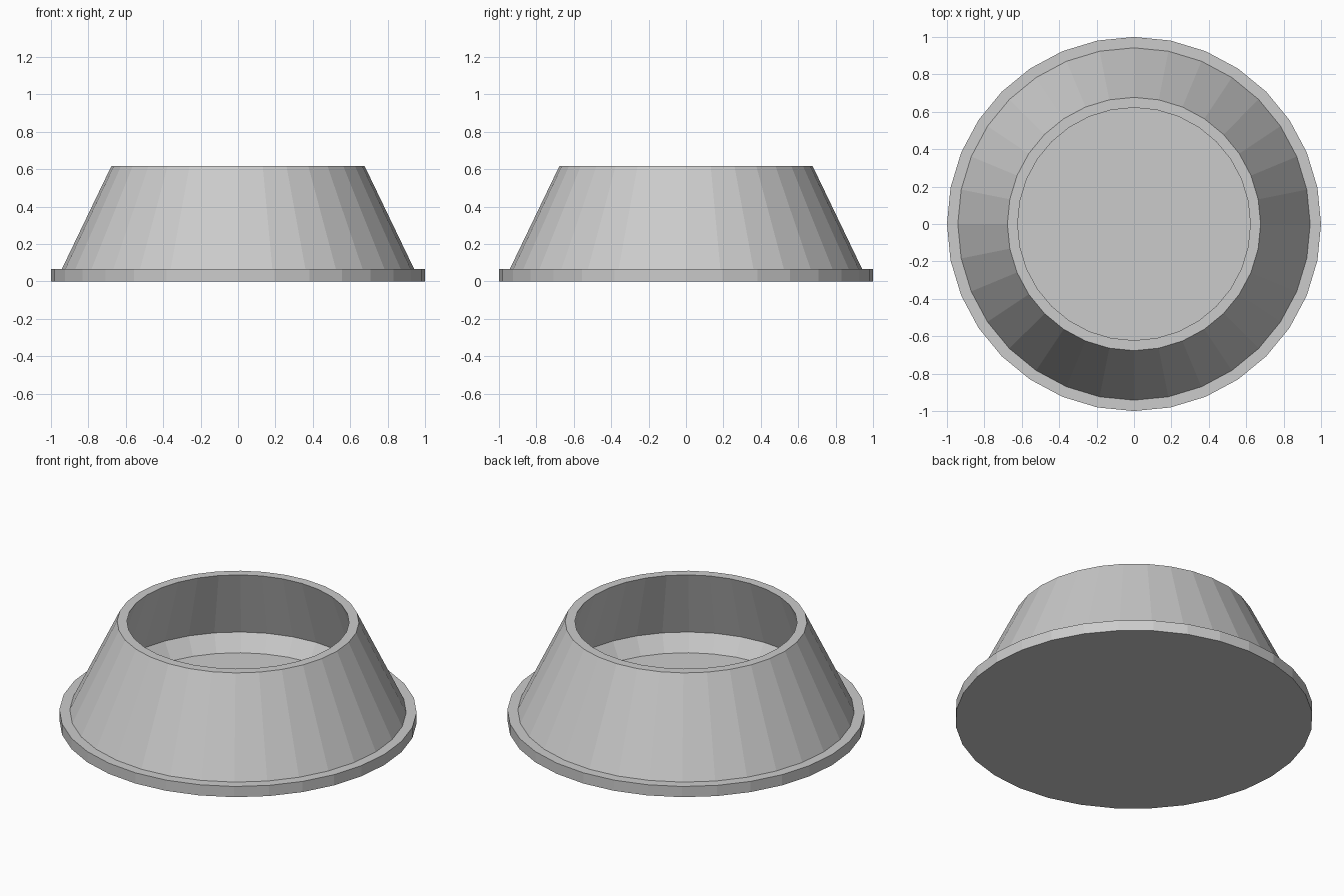
import bpy, bmesh
from math import cos, sin, pi

if "Cube" in bpy.data.objects:
    bpy.data.objects.remove(bpy.data.objects["Cube"])

SIDES = 32


def lathe(name, profile):
    """Revolve (radius, z) points around z and cap both ends."""
    bm = bmesh.new()
    rings = [[bm.verts.new((r * cos(2 * pi * i / SIDES), r * sin(2 * pi * i / SIDES), z))
              for i in range(SIDES)] for r, z in profile]
    for a, b in zip(rings, rings[1:]):
        for i in range(SIDES):
            j = (i + 1) % SIDES
            bm.faces.new((a[i], a[j], b[j], b[i]))
    bm.faces.new(rings[0][::-1])
    bm.faces.new(rings[-1])
    bmesh.ops.recalc_face_normals(bm, faces=bm.faces)
    mesh = bpy.data.meshes.new(name)
    bm.to_mesh(mesh)
    bm.free()
    obj = bpy.data.objects.new(name, mesh)
    bpy.context.collection.objects.link(obj)
    return obj


# One closed shell: base flange, tapered outer wall, rim, hollow inside, floor
lathe("tapered_bowl", [
    (1.0, 0.0), (1.0, 0.066), (0.942, 0.066),   # base flange
    (0.677, 0.617), (0.622, 0.617),             # outer wall and rim
    (0.762, 0.199), (0.695, 0.102),             # inner wall and sloped foot
])
